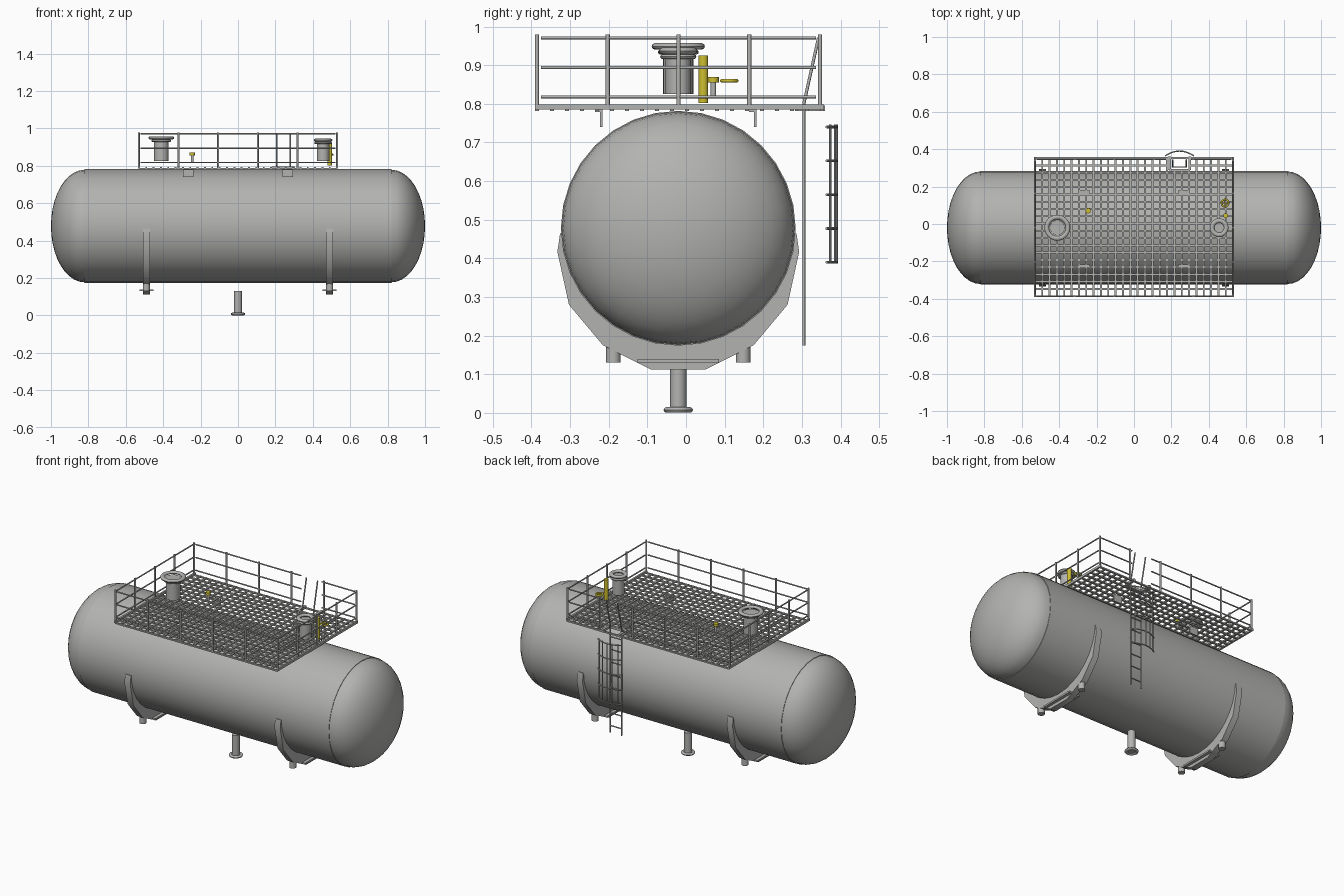
import bpy, bmesh, math
from mathutils import Vector, Matrix

if "Cube" in bpy.data.objects:
    bpy.data.objects.remove(bpy.data.objects["Cube"])

CY, CZ, R = -0.02, 0.478, 0.304          # tank axis and radius


def material(name, rgb):
    m = bpy.data.materials.new(name)
    m.diffuse_color = (*rgb, 1)
    m.use_nodes = True
    m.node_tree.nodes["Principled BSDF"].inputs["Base Color"].default_value = m.diffuse_color
    return m


GREY = material("painted_steel_grey", (0.45, 0.45, 0.44))
YELLOW = material("safety_yellow", (0.62, 0.52, 0.03))


def finish(name, bm, mat=GREY):
    bmesh.ops.recalc_face_normals(bm, faces=bm.faces)
    me = bpy.data.meshes.new(name)
    bm.to_mesh(me)
    bm.free()
    ob = bpy.data.objects.new(name, me)
    me.materials.append(mat)
    bpy.context.collection.objects.link(ob)
    return ob


def rod(bm, a, b, r, n=10):
    a, b = Vector(a), Vector(b)
    d = b - a
    mat = Matrix.Translation((a + b) / 2) @ d.to_track_quat('Z', 'Y').to_matrix().to_4x4()
    bmesh.ops.create_cone(bm, cap_ends=True, segments=n, radius1=r, radius2=r, depth=d.length, matrix=mat)


def box(bm, lo, hi):
    lo, hi = Vector(lo), Vector(hi)
    mat = Matrix.Translation((lo + hi) / 2) @ Matrix.Diagonal((*(hi - lo), 1))
    bmesh.ops.create_cube(bm, size=1, matrix=mat)


def lathe(bm, profile, origin, n=32, along_x=False, closed=False):
    """Revolve (radius, height) points about z, or about x."""
    rings = []
    for r, h in profile:
        ring = []
        for i in range(n if r > 1e-6 else 1):
            t = 2 * math.pi * i / n
            c, s = r * math.cos(t), r * math.sin(t)
            p = (h, c, s) if along_x else (c, s, h)
            ring.append(bm.verts.new(Vector(p) + Vector(origin)))
        rings.append(ring)
    pairs = list(zip(rings, rings[1:])) + ([(rings[-1], rings[0])] if closed else [])
    for a, b in pairs:
        for i in range(n):
            j = (i + 1) % n
            quad = [a[i % len(a)], a[j % len(a)], b[j % len(b)], b[i % len(b)]]
            bm.faces.new(list(dict.fromkeys(quad)))


def torus(bm, major, minor, origin, squash=1.0, n=28, m=10):
    pts = [(major + minor * math.cos(2 * math.pi * k / m), squash * minor * math.sin(2 * math.pi * k / m))
           for k in range(m)]
    lathe(bm, pts, origin, n, closed=True)


# Tank shell with a slight step to the domed heads
bm = bmesh.new()
lathe(bm, [(0, -0.82), (R, -0.82), (R, 0.82), (0, 0.82)], (0, CY, CZ), along_x=True)
finish("tank_shell", bm)
for side, name in ((-1, "left_head"), (1, "right_head")):
    bm = bmesh.new()
    arc = [math.pi / 2 * k / 10 for k in range(11)]
    prof = [(0.301 * math.cos(t) if k < 10 else 0, side * (0.82 + 0.18 * math.sin(t))) for k, t in enumerate(arc)]
    lathe(bm, prof, (0, CY, CZ), along_x=True)
    finish(name, bm)

# Saddles: crescent web, base plate and two round feet
for sx, name in ((-0.49, "left_saddle"), (0.49, "right_saddle")):
    bm = bmesh.new()
    half = [(0.07, 0.112), (0.195, 0.175), (0.283, 0.28), (0.313, 0.417), (0.306, 0.465)]
    outer = [(-y, z) for y, z in reversed(half)] + half
    inner = []
    for y, z in outer:
        t = math.atan2(z - CZ, y)
        inner.append((0.297 * math.cos(t), CZ + 0.297 * math.sin(t)))
    grid = [[bm.verts.new((sx + dx, CY + y, z)) for y, z in pts]
            for dx, pts in ((-0.019, outer), (0.019, outer), (0.019, inner), (-0.019, inner))]
    for a, b in zip(grid, grid[1:] + grid[:1]):
        for i in range(len(outer) - 1):
            bm.faces.new((a[i], a[i + 1], b[i + 1], b[i]))
    for i in (0, -1):
        bm.faces.new([g[i] for g in grid])
    box(bm, (sx - 0.037, CY - 0.106, 0.130), (sx + 0.037, CY + 0.106, 0.140))
    for s in (-1, 1):
        rod(bm, (sx, CY + s * 0.168, 0.13), (sx, CY + s * 0.168, 0.20), 0.019, 16)
    finish(name, bm)

# Bottom drain pipe with flange
bm = bmesh.new()
rod(bm, (0, CY, 0.006), (0, CY, 0.13), 0.021, 20)
torus(bm, 0.029, 0.009, (0, CY, 0.0075), 0.83)
finish("drain_pipe", bm)

# Top nozzles
for x, rp, rf, top, name in ((-0.41, 0.039, 0.069, 0.958, "manway_nozzle"),
                             (0.455, 0.033, 0.050, 0.946, "vent_nozzle")):
    bm = bmesh.new()
    rod(bm, (x, CY, 0.826), (x, CY, top - 0.018), rp, 24)
    torus(bm, rf - 0.012, 0.012, (x, CY, top - 0.009), 0.75)
    torus(bm, rp + 0.006, 0.008, (x, CY, top - 0.024), 0.8)
    finish(name, bm)

# Platform grating with a hatch for the ladder
X, Y0, Y1 = 0.53, -0.386, 0.352
HX0, HX1, HY = 0.19, 0.298, 0.288
bm = bmesh.new()
for i in range(28):
    x = -X + 2 * X * i / 27
    box(bm, (x - 0.005, Y0, 0.785), (x + 0.005, HY if HX0 < x < HX1 else Y1, 0.793))
for i in range(20):
    y = Y0 + (Y1 - Y0) * i / 19
    spans = [(-X, HX0), (HX1, X)] if HY < y < Y1 - 0.01 else [(-X, X)]
    for a, b in spans:
        box(bm, (a, y - 0.005, 0.781), (b, y + 0.005, 0.789))
for x in (HX0, HX1):
    box(bm, (x - 0.007, HY, 0.782), (x + 0.007, Y1 + 0.008, 0.796))
box(bm, (HX0, HY - 0.006, 0.782), (HX1, HY + 0.006, 0.796))
finish("platform_grating", bm)

bm = bmesh.new()
for s in (-1, 1):
    box(bm, (s * X - 0.005, Y0 - 0.005, 0.785), (s * X + 0.005, Y1 + 0.005, 0.799))
finish("platform_edge_beams", bm)

# Angle brackets under the platform
bm = bmesh.new()
for x in (-0.265, 0.265):
    for s in (-1, 1):
        y = CY + s * 0.199
        box(bm, (x - 0.028, y - 0.003, 0.74), (x + 0.028, y + 0.003, 0.784))
        box(bm, (x - 0.028, y - 0.016, 0.779), (x + 0.028, y + 0.003, 0.785))
finish("platform_brackets", bm)

# Guard rail, open at the ladder
YB = 0.347
bm = bmesh.new()
for i in range(6):
    x = -X + 2 * X * i / 5
    for y in (Y0, YB):
        rod(bm, (x, y, 0.787), (x, y, 0.979), 0.0055)
for i in range(1, 4):
    y = Y0 + (YB - Y0) * i / 4
    for x in (-X, X):
        rod(bm, (x, y, 0.787), (x, y, 0.979), 0.0055)
finish("rail_posts", bm)
bm = bmesh.new()
for z in (0.971, 0.894, 0.818):
    rod(bm, (-X + 0.01, Y0, z), (X - 0.01, Y0, z), 0.0038)
    rod(bm, (-X + 0.01, YB, z), (0.17, YB, z), 0.0038)
    rod(bm, (0.305, YB, z), (X - 0.01, YB, z), 0.0038)
    for x in (-X, X):
        rod(bm, (x, Y0 + 0.01, z), (x, YB - 0.01, z), 0.0038)
finish("guard_rails", bm)

# Ladder with slanted hand holds
bm = bmesh.new()
LX0, LX1, LY = 0.207, 0.28, 0.305
for x in (LX0, LX1):
    rod(bm, (x, LY, 0.175), (x, LY, 0.80), 0.004)
    rod(bm, (x, LY, 0.80), (x, 0.343, 0.971), 0.004)
for i in range(8):
    z = 0.215 + 0.075 * i
    rod(bm, (LX0, LY, z), (LX1, LY, z), 0.0035)
finish("ladder", bm)

# Shallow safety cage behind the ladder
bm = bmesh.new()
arc = [(0.2435 + 0.077 * u, 0.390 - 0.026 * u * u) for u in [-1 + k / 5 for k in range(11)]]
for i in range(5):
    z = 0.39 + 0.0875 * i
    for a, b in zip(arc, arc[1:]):
        rod(bm, (*a, z), (*b, z), 0.0035, 8)
for k in (1, 3, 5, 7, 9):
    rod(bm, (*arc[k], 0.387), (*arc[k], 0.747), 0.003, 8)
finish("ladder_cage", bm)

# Yellow relief pipe, handwheel and small valve
bm = bmesh.new()
rod(bm, (0.49, 0.045, 0.802), (0.49, 0.045, 0.925), 0.0125, 20)
finish("relief_pipe", bm, YELLOW)
bm = bmesh.new()
torus(bm, 0.019, 0.005, (0.487, 0.112, 0.86))
rod(bm, (0.487, 0.093, 0.86), (0.487, 0.131, 0.86), 0.003)
rod(bm, (0.468, 0.112, 0.86), (0.506, 0.112, 0.86), 0.003)
finish("handwheel", bm, YELLOW)
bm = bmesh.new()
rod(bm, (-0.245, 0.071, 0.818), (-0.245, 0.071, 0.856), 0.007, 14)
finish("small_valve_stem", bm)
bm = bmesh.new()
rod(bm, (-0.245, 0.071, 0.855), (-0.245, 0.071, 0.87), 0.014, 18)
finish("small_valve_cap", bm, YELLOW)

# Smooth round parts, keep edges sharp
for ob in bpy.data.objects:
    ob.select_set(True)
bpy.context.view_layer.objects.active = bpy.data.objects["tank_shell"]
bpy.ops.object.shade_smooth_by_angle(angle=math.radians(40))
